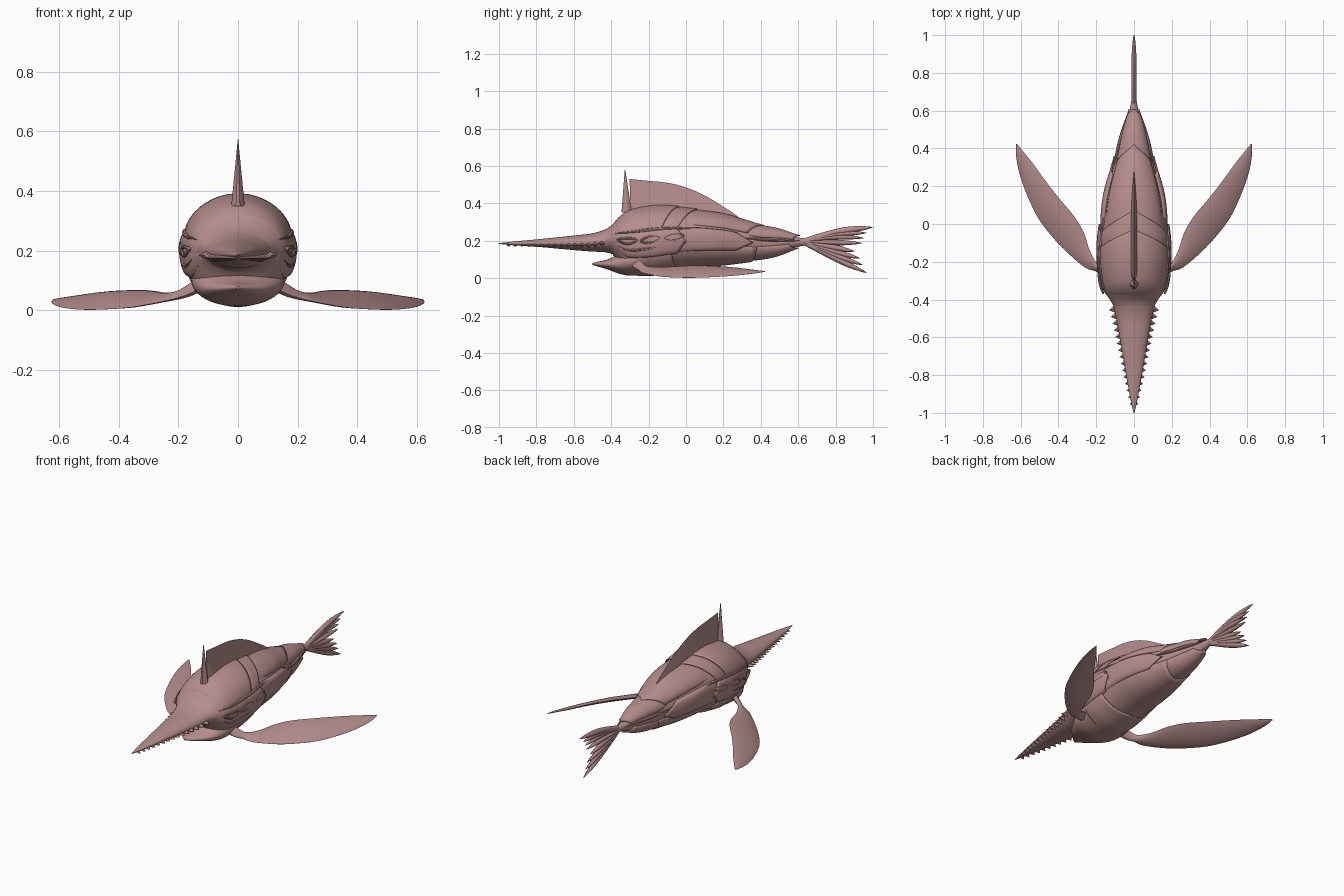
import bpy, bmesh, math
from mathutils import Vector

if "Cube" in bpy.data.objects:
    bpy.data.objects.remove(bpy.data.objects["Cube"])

HIDE = bpy.data.materials.new("dusky_hide")
HIDE.diffuse_color = (0.46, 0.27, 0.265, 1)
HIDE.use_nodes = True
HIDE.node_tree.nodes["Principled BSDF"].inputs["Base Color"].default_value = HIDE.diffuse_color


def finish(name, bm, mirror=False, solid=0.0):
    bmesh.ops.recalc_face_normals(bm, faces=bm.faces)
    me = bpy.data.meshes.new(name)
    bm.to_mesh(me)
    bm.free()
    me.materials.append(HIDE)
    ob = bpy.data.objects.new(name, me)
    bpy.context.collection.objects.link(ob)
    if solid:
        m = ob.modifiers.new("thick", 'SOLIDIFY')
        m.thickness, m.offset = solid, 0
    if mirror:
        ob.modifiers.new("mirror", 'MIRROR')
    bpy.ops.object.select_all(action='DESELECT')
    ob.select_set(True)
    bpy.context.view_layer.objects.active = ob
    bpy.ops.object.shade_smooth_by_angle(angle=math.radians(40))
    return ob


def skin(bm, rings, closed=True, caps=True):
    vs = [[bm.verts.new(p) for p in r] for r in rings]
    n = len(vs[0])
    for a, b in zip(vs, vs[1:]):
        for i in range(n if closed else n - 1):
            j = (i + 1) % n
            bm.faces.new((a[i], a[j], b[j], b[i]))
    if closed and caps:
        bm.faces.new(vs[0])
        bm.faces.new(vs[-1])


def sample(table, y):
    # smooth interpolation of (y, value, value, ...) stations
    i = 0
    while i < len(table) - 2 and y > table[i + 1][0]:
        i += 1
    p1, p2 = table[i], table[i + 1]
    p0, p3 = table[max(i - 1, 0)], table[min(i + 2, len(table) - 1)]
    h = p2[0] - p1[0]
    t = min(max((y - p1[0]) / h, 0), 1)
    out = []
    for k in range(1, len(p1)):
        m1 = (p2[k] - p0[k]) * (h / (p2[0] - p0[0]))
        m2 = (p3[k] - p1[k]) * (h / (p3[0] - p1[0]))
        out.append(p1[k] * (2*t**3 - 3*t*t + 1) + m1 * (t**3 - 2*t*t + t)
                   + p2[k] * (3*t*t - 2*t**3) + m2 * (t**3 - t*t))
    return out


def surf(table, y, ang, off=0.0):
    # point on an oval section; angle measured from straight up
    w, top, bot = sample(table, y)
    return Vector(((w + off) * math.sin(ang), y,
                   (top + bot) / 2 + ((top - bot) / 2 + off) * math.cos(ang)))


def loft(name, table, steps):
    y0, y1 = table[0][0], table[-1][0]
    bm = bmesh.new()
    skin(bm, [[surf(table, y0 + (y1 - y0) * i / steps, math.tau * k / 40) for k in range(40)]
              for i in range(steps + 1)])
    return finish(name, bm)


def blade(bm, stations, axis, taper=False, fine=4):
    # fin skin: each station is (leading point, trailing point, half thickness)
    axis, n, rings = Vector(axis), 8, []
    table = [(i, Vector(a), Vector(b), t) for i, (a, b, t) in enumerate(stations)]
    for i in range((len(table) - 1) * fine + 1):
        a, b, t = sample(table, i / fine)
        f = (lambda s: 1.02 - s) if taper else (lambda s: math.sin(math.pi * s) ** 0.7 if 0 < s < 1 else 0.02)
        up = [a.lerp(b, k / n) + axis * t * f(k / n) for k in range(n + 1)]
        dn = [a.lerp(b, k / n) - axis * t * f(k / n) for k in range(n, -1, -1)]
        rings.append(up + dn)
    skin(bm, rings)


BODY = [(-0.45, .098, .252, .145), (-0.40, .128, .28, .135), (-0.36, .156, .325, .08),
        (-0.31, .172, .358, .025), (-0.2, .182, .376, .018), (-0.1, .182, .378, .035),
        (0, .172, .368, .055), (0.1, .160, .355, .068), (0.2, .138, .335, .078),
        (0.3, .108, .305, .09), (0.4, .082, .275, .105), (0.5, .054, .25, .13),
        (0.6, .024, .217, .168), (0.67, .011, .212, .178)]
loft("body", BODY, 60)

# saw snout
SNOUT = [(-1.0, .002, .187, .183), (-0.95, .014, .193, .178), (-0.8, .042, .207, .168),
         (-0.6, .076, .228, .15), (-0.5, .094, .24, .142), (-0.43, .11, .262, .138),
         (-0.36, .13, .30, .12)]
loft("snout", SNOUT, 40)

# saw teeth along both edges of the snout
bm = bmesh.new()
for i in range(15):
    y = -0.445 - i * 0.036
    w, top, bot = sample(SNOUT, y)
    z, s = (top + bot) / 2 - .01, 1 - i * 0.045
    tip = bm.verts.new((w + .026 * s, y - .012 * s, z - .004 * s))
    base = [bm.verts.new((w - .02 * s, y + dy * s, z + dz * s))
            for dy, dz in ((-.03, 0), (0, .02), (.034, 0), (0, -.02))]
    for k in range(4):
        bm.faces.new((base[k], base[(k + 1) % 4], tip))
    bm.faces.new(base)
finish("snout_teeth", bm, mirror=True)

# lower jaw
loft("lower_jaw", [(-0.5, .006, .08, .072), (-0.47, .04, .088, .062), (-0.42, .088, .10, .047),
                   (-0.37, .12, .125, .028), (-0.31, .15, .17, .014), (-0.22, .158, .2, .016)], 24)


# overlapping armour plates: start, rear edge, rear sweep, centre angle, half arc, lip height
def plate(name, y0, y1, sweep, mid, arc, lip, mirror=False):
    bm, rings = bmesh.new(), []
    for i in range(19):
        u, ring = i / 18, []
        for k in range(33):
            v = k / 16 - 1
            y = y0 + (y1 + sweep * abs(v) - y0) * u
            edge = (1 - abs(v) ** 8) * .7 + .3
            off = -.007 + (.008 + lip) * min(1, u * 1.6) ** .8 * edge
            ring.append(surf(BODY, y, math.radians(mid + arc * v), off))
        rings.append(ring)
    skin(bm, rings, closed=False)
    finish(name, bm, mirror, .007)


plate("head_shield", -.38, -.03, -.11, 0, 76, .009)
plate("back_plate", -.15, .07, -.13, 0, 78, .006)
plate("rump_plate", -.06, .42, -.09, 0, 62, .009)
plate("tail_plate", .27, .61, -.04, 0, 70, .011)
plate("throat_plate", -.33, -.04, -.04, 180, 68, .005)
plate("belly_plate", -.12, .35, .03, 180, 74, .006)
plate("tail_belly_plate", .25, .6, -.05, 180, 75, .006)
plate("flank_plate", -.14, .36, -.10, 92, 24, .011, True)
plate("cheek_plate", -.40, -.0, -.05, 94, 24, .010, True)


# raised tubes laid on the body surface
def tube(bm, pts, r, closed=False):
    rings, n = [], len(pts)
    for i, p in enumerate(pts):
        q, o = (pts[(i + 1) % n], pts[i - 1]) if closed else (pts[min(i + 1, n - 1)], pts[max(i - 1, 0)])
        d = (q - o).normalized()
        a = d.cross(Vector((1, 0, .1))).normalized()
        b = d.cross(a)
        rad = r if closed else r * (.15 + .85 * math.sin(math.pi * i / (n - 1)))
        rings.append([p + (a * math.cos(k * math.pi / 4) + b * math.sin(k * math.pi / 4)) * rad
                      for k in range(8)])
    if closed:
        rings.append(rings[0])
    skin(bm, rings, caps=not closed)
    bmesh.ops.remove_doubles(bm, verts=bm.verts, dist=1e-5)


# three lens shaped side openings, rimmed
bm = bmesh.new()
for yc, ang in ((-.315, 88), (-.19, 87), (-.065, 86)):
    pts = []
    for k in range(24):
        t = math.tau * k / 24
        s = math.sin(t)
        pts.append(surf(BODY, yc + .05 * math.cos(t),
                        math.radians(ang - 1.5 * math.cos(t) - 5 * s * abs(s) ** .4), .010))
    tube(bm, pts, .006, True)
finish("side_opening_rims", bm, mirror=True)

# long flank ridges
bm = bmesh.new()
for y0, a0, y1, a1 in ((-.38, 72, .05, 70), (-.36, 105, .02, 98), (.3, 80, .61, 74)):
    tube(bm, [surf(BODY, y0 + (y1 - y0) * i / 20, math.radians(a0 + (a1 - a0) * i / 20), .005)
              for i in range(21)], .010)
finish("flank_ridges", bm, mirror=True)

# dorsal sail and the spine ahead of it
bm = bmesh.new()
blade(bm, [((0, y, b), (0, y + s, t), w) for y, b, s, t, w in
           ((-.295, .33, -.007, .53, .004), (-.27, .33, 0, .527, .017), (-.2, .34, 0, .52, .022),
            (-.1, .34, 0, .51, .023), (0, .33, 0, .485, .022), (.1, .32, 0, .442, .02),
            (.2, .30, 0, .382, .016), (.25, .29, 0, .35, .012), (.3, .27, 0, .312, .006))], (1, 0, 0), True)
finish("dorsal_sail", bm)
bm = bmesh.new()
blade(bm, [((0, -.345, .35), (0, -.328, .577), .006), ((0, -.318, .35), (0, -.326, .577), .022),
           ((0, -.29, .35), (0, -.323, .57), .006)], (1, 0, 0), True)
finish("dorsal_spine", bm)

# pectoral fins
bm = bmesh.new()
blade(bm, [((.12, -.30, .08), (.12, -.23, .10), .022),
           ((.165, -.275, .055), (.165, -.225, .078), .018),
           ((.205, -.25, .042), (.20, -.205, .06), .013),
           ((.26, -.23, .028), (.238, -.13, .057), .011),
           ((.36, -.145, .010), (.268, -.04, .063), .013),
           ((.435, -.065, .004), (.32, .045, .068), .013),
           ((.507, .03, .002), (.40, .14, .066), .012),
           ((.565, .15, .006), (.47, .23, .060), .010),
           ((.606, .265, .014), (.535, .32, .050), .008),
           ((.624, .36, .025), (.587, .385, .042), .005),
           ((.624, .423, .034), (.618, .423, .037), .001)], (.2, 0, 1))
finish("pectoral_fin", bm, mirror=True)

# tail fan of rays joined into a web, split only near the tips
bm = bmesh.new()
for ty, tz, w in ((1.0, .272, .024), (.965, .242, .021), (.95, .214, .019), (.94, .187, .019),
                  (.90, .143, .022), (.93, .106, .021), (.945, .070, .021), (.967, .028, .021)):
    a, b = Vector((0, .62, .195)), Vector((0, ty, tz))
    side = Vector((0, -(b - a).z, (b - a).y)).normalized()
    bend = .014 if tz > .2 else (-.004 if tz < .12 else 0)
    sts = []
    for u, k, t in ((0, .6, .011), (.25, .7, .014), (.5, .82, .014), (.7, .8, .013), (.9, .42, .008), (1, .05, .002)):
        c = a.lerp(b, u) + Vector((0, 0, bend * math.sin(math.pi * u)))
        sts.append((c + side * w * k * .9, c - side * w * k * .9, t))
    blade(bm, sts, (1, 0, 0), fine=2)
finish("tail_fan", bm)
